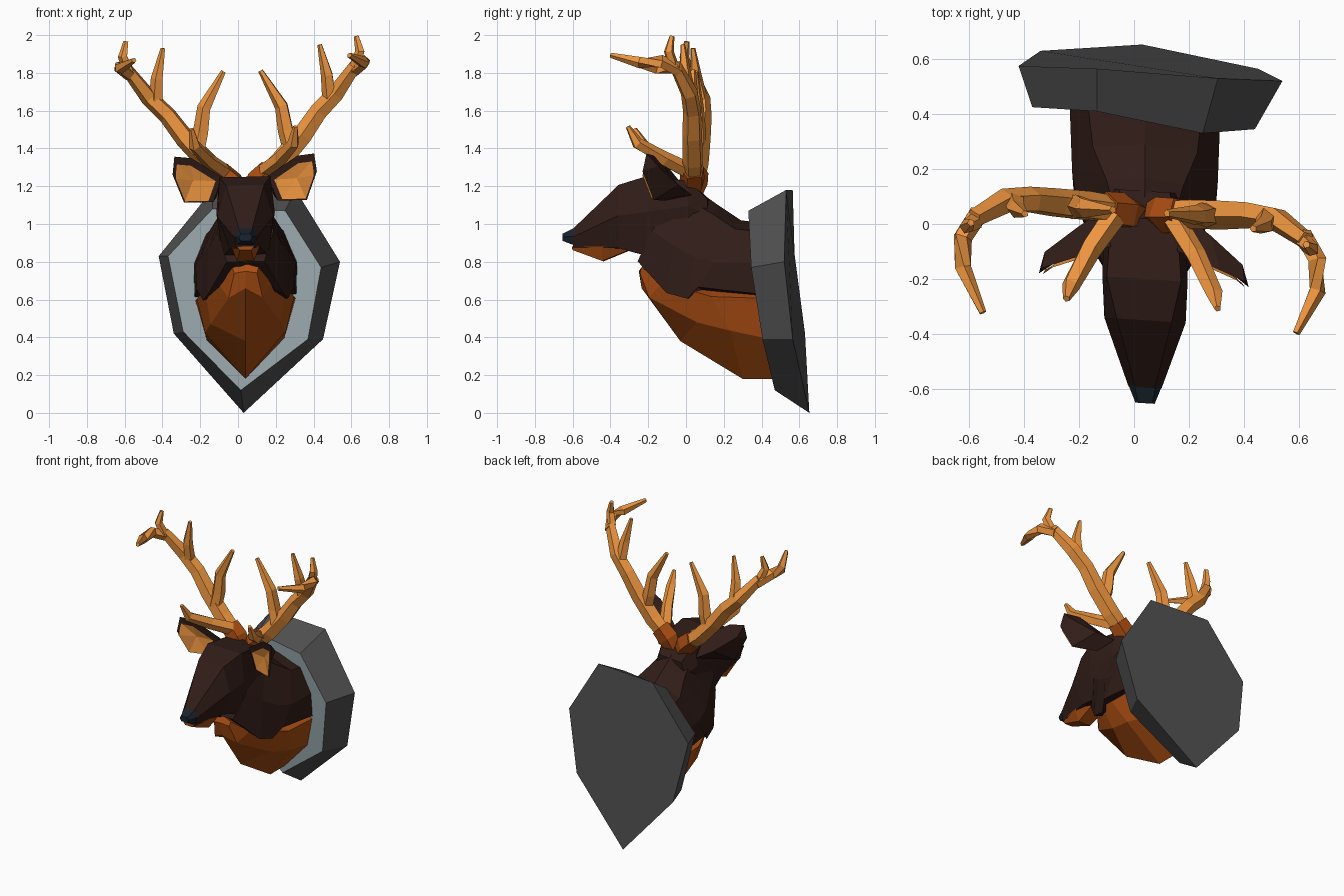
import bpy, bmesh
from mathutils import Vector as V
from math import cos, sin, tau


def mat(name, r, g, b):
    m = bpy.data.materials.new(name)
    m.diffuse_color = (r, g, b, 1)
    return m


FUR = mat("dark_fur", .030, .012, .009)
CHEST = mat("russet_fur", .40, .075, .006)
HORN = mat("horn", .85, .30, .05)
NOSE = mat("nose_black", .010, .018, .027)
WOOD = mat("dark_grey", .08, .08, .08)
PANEL = mat("panel_blue_grey", .36, .44, .46)


def pose(p):
    # the whole trophy is turned and tipped very slightly
    x, y, z = p
    return V((x + .04 - .026 * max(z - 1.1, 0), y - .065 * x, z + .023 * x))


def build(name, pts, faces, mats, posed=True):
    bm = bmesh.new()
    vs = [bm.verts.new(pose(p) if posed else p) for p in pts]
    for f in faces:
        bm.faces.new([vs[i] for i in f])
    bmesh.ops.recalc_face_normals(bm, faces=bm.faces)
    me = bpy.data.meshes.new(name)
    bm.to_mesh(me)
    bm.free()
    for m in mats:
        me.materials.append(m)
    ob = bpy.data.objects.new(name, me)
    bpy.context.collection.objects.link(ob)
    return ob


def loft(name, rings, *mats, posed=True):
    # bridges equal rings and caps both ends (caps are the last two faces)
    n = len(rings[0])
    faces = [(a * n + i, a * n + (i + 1) % n, a * n + n + (i + 1) % n, a * n + n + i)
             for a in range(len(rings) - 1) for i in range(n)]
    faces += [tuple(range(n - 1, -1, -1)), tuple(range((len(rings) - 1) * n, len(rings) * n))]
    return build(name, [p for r in rings for p in r], faces, mats, posed)


def mirrored(half):
    # half ring from top to bottom -> full symmetric ring
    return list(half) + [(-x, y, z) for x, y, z in reversed(half) if x > 0]


def tube(name, path, radii, m, s, sides=5):
    path = [V((s * x, y, z)) for x, y, z in path]
    rings = []
    for i, p in enumerate(path):
        t = (path[min(i + 1, len(path) - 1)] - path[max(i - 1, 0)]).normalized()
        u = t.cross(V((0, 1, .3))).normalized()
        w = t.cross(u)
        rings.append([p + radii[i] * (u * cos(tau * k / sides) + w * sin(tau * k / sides))
                      for k in range(sides)])
    loft(name, rings, m)


# wall plaque: seven-sided tapered board with a lighter front panel
front = [(-.135, .41, 1.08), (.25, .33, 1.07), (.44, .345, .77), (.37, .405, .39),
         (.015, .47, .12), (-.29, .465, .43), (-.37, .425, .83)]
back = [(-.135, .565, 1.18), (.305, .53, 1.18), (.54, .52, .80), (.45, .565, .39),
        (.03, .653, 0), (-.34, .63, .42), (-.42, .575, .83)]
plaque = loft("plaque", [front, back], WOOD, PANEL, posed=False)
plaque.data.polygons[-2].material_index = 1

# dark neck ruff
loft("neck", [mirrored(h) for h in (
    [(0, -.05, 1.19), (.11, -.06, 1.12), (.148, -.17, .96), (.10, -.25, .80), (0, -.25, .80)],
    [(0, .10, 1.15), (.12, .08, 1.09), (.195, -.05, .88), (.20, -.09, .63), (0, -.18, .76)],
    [(0, .17, 1.10), (.14, .15, 1.05), (.245, .06, .82), (.225, .02, .60), (0, -.05, .68)],
    [(0, .29, 1.02), (.19, .27, .97), (.265, .17, .79), (.258, .08, .66), (0, .15, .62)],
    [(0, .44, 1.0), (.21, .44, .95), (.275, .44, .79), (.27, .44, .62), (0, .44, .58)])], FUR)

# russet chest with a keel
loft("chest", [mirrored(h) for h in (
    [(0, -.22, .79), (.07, -.23, .77), (.06, -.24, .74), (0, -.25, .75)],
    [(0, -.10, .75), (.14, -.12, .68), (.09, -.19, .61), (0, -.235, .66)],
    [(0, .02, .72), (.215, .00, .655), (.185, .07, .475), (0, -.03, .38)],
    [(0, .15, .72), (.258, .15, .61), (.215, .25, .43), (0, .30, .18)],
    [(0, .44, .72), (.265, .44, .60), (.205, .44, .39), (0, .47, .18)])], CHEST)


def head_ring(y, *xz):
    return mirrored([(x, y, z) for x, z in xz])


# head, nose and chin
loft("head", [
    head_ring(-.595, (.035, .975), (.06, .93), (.045, .872)),
    head_ring(-.35, (.10, 1.205), (.148, 1.04), (.085, .87)),
    head_ring(-.20, (.135, 1.25), (.155, 1.06), (.12, .83)),
    head_ring(.02, (.12, 1.225), (.15, 1.09), (.12, .86)),
    head_ring(.12, (.09, 1.13), (.12, 1.05), (.08, .92))], FUR)
loft("nose", [
    head_ring(-.652, (.025, .948), (.035, .93), (.025, .91)),
    head_ring(-.585, (.04, .98), (.062, .935), (.046, .885))], NOSE)
loft("chin", [
    head_ring(-.60, (.045, .880), (.03, .862)),
    head_ring(-.44, (.075, .88), (.045, .803)),
    head_ring(-.29, (.085, .91), (.05, .865))], CHEST)

for s, side in ((-1, "left"), (1, "right")):
    # ear: leaf-shaped rim, rounded back and tan inner face
    rim = [V((s * x, y, z)) for x, y, z in (
        (.12, -.09, 1.25), (.28, -.15, 1.355), (.37, -.185, 1.365),
        (.382, -.205, 1.27), (.325, -.15, 1.12), (.17, -.10, 1.12))]
    mid = sum(rim, V()) / 6
    peak = [V((s * .15, .04, 1.15)), V((s * .24, -.025, 1.20)), V((s * .36, -.125, 1.30))]
    build(side + "_ear", rim + peak + [mid + V((0, .02, 0))],
          [(0, 1, 7, 6), (1, 2, 8, 7), (2, 3, 8), (3, 4, 7, 8), (4, 5, 6, 7), (5, 0, 6)]
          + [(i, 9, (i + 1) % 6) for i in range(6)], [FUR])
    inner = [mid + (p - mid) * .82 + V((s * .005, -.012, -.018)) for p in rim]
    build(side + "_inner_ear", inner + [mid + V((0, .012, -.01))],
          [(i, 6, (i + 1) % 6) for i in range(6)], [HORN])

    # antler: burr, main beam and five tines
    tube(side + "_antler_base", [(.03, .035, 1.16), (.07, .04, 1.22), (.135, .045, 1.28)],
         [.05, .07, .065], CHEST, s)
    tube(side + "_antler_beam",
         [(.09, .045, 1.24), (.19, .05, 1.325), (.31, .055, 1.46), (.40, .06, 1.585),
          (.495, .05, 1.68), (.605, -.02, 1.83)],
         [.05, .057, .055, .050, .047, .034], HORN, s)
    tube(side + "_front_tine",
         [(.59, .0, 1.80), (.645, -.09, 1.845), (.645, -.2, 1.84), (.57, -.36, 1.88)],
         [.036, .036, .032, .014], HORN, s)
    tube(side + "_top_tine", [(.60, -.03, 1.82), (.628, -.05, 1.90), (.61, -.035, 1.98)],
         [.032, .027, .014], HORN, s)
    tube(side + "_rear_tine", [(.46, .055, 1.64), (.45, .025, 1.78), (.415, .01, 1.94)],
         [.040, .034, .013], HORN, s)
    tube(side + "_inner_tine",
         [(.25, .045, 1.39), (.225, .05, 1.49), (.205, .045, 1.62), (.098, .045, 1.81)],
         [.046, .044, .038, .014], HORN, s)
    tube(side + "_brow_tine",
         [(.11, .02, 1.28), (.19, -.10, 1.34), (.262, -.24, 1.42), (.275, -.29, 1.51)],
         [.044, .040, .033, .013], HORN, s)
